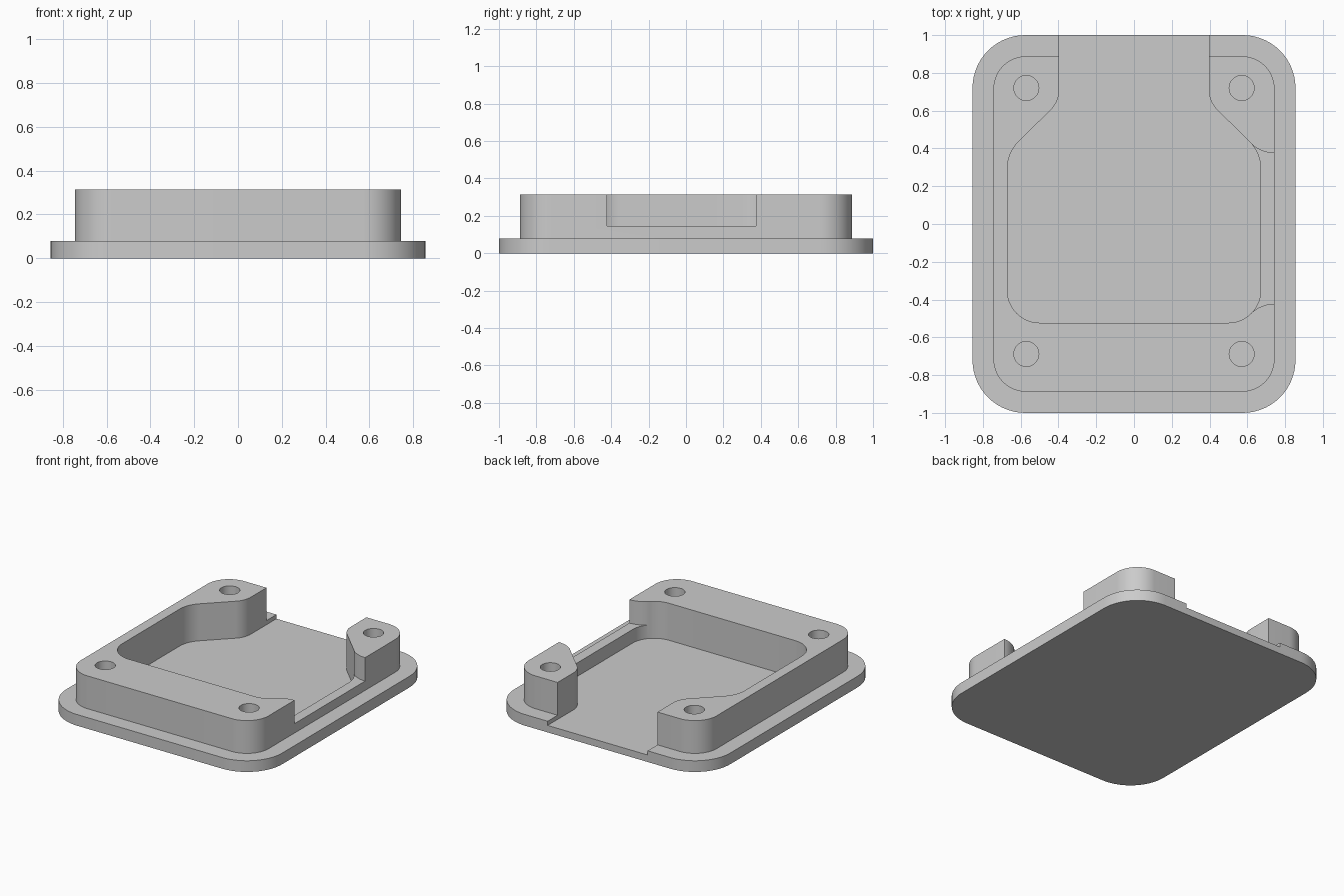
import bpy, bmesh, math
from mathutils import Vector

if "Cube" in bpy.data.objects:
    bpy.data.objects.remove(bpy.data.objects["Cube"])

grey = bpy.data.materials.new("plain grey")
grey.diffuse_color = (0.6, 0.6, 0.6, 1)
grey.use_nodes = True
grey.node_tree.nodes["Principled BSDF"].inputs["Base Color"].default_value = grey.diffuse_color


def rounded(corners, steps=14):
    """Closed outline from (x, y, radius) corners, each filleted."""
    out, n = [], len(corners)
    for i, (x, y, r) in enumerate(corners):
        p = Vector((x, y))
        if r == 0:
            out.append(p)
            continue
        a = (Vector(corners[i - 1][:2]) - p).normalized()
        b = (Vector(corners[(i + 1) % n][:2]) - p).normalized()
        half = a.angle(b) / 2
        centre = p + (a + b).normalized() * r / math.sin(half)
        start = p + a * r / math.tan(half) - centre
        end = p + b * r / math.tan(half) - centre
        sweep = math.atan2(start.x * end.y - start.y * end.x, start.dot(end))
        for k in range(steps + 1):
            t = sweep * k / steps
            c, s = math.cos(t), math.sin(t)
            out.append(centre + Vector((start.x * c - start.y * s, start.x * s + start.y * c)))
    return out


def extrude(name, outline, z0, z1):
    """Solid prism over an outline."""
    bm = bmesh.new()
    face = bm.faces.new([bm.verts.new((p[0], p[1], z0)) for p in outline])
    top = bmesh.ops.extrude_face_region(bm, geom=[face])["geom"]
    bmesh.ops.translate(bm, vec=(0, 0, z1 - z0),
                        verts=[v for v in top if isinstance(v, bmesh.types.BMVert)])
    bmesh.ops.recalc_face_normals(bm, faces=bm.faces)
    mesh = bpy.data.meshes.new(name)
    bm.to_mesh(mesh)
    bm.free()
    mesh.materials.append(grey)
    ob = bpy.data.objects.new(name, mesh)
    bpy.context.collection.objects.link(ob)
    return ob


def combine(target, tool, operation):
    """Apply a boolean and discard the tool."""
    mod = target.modifiers.new("boolean", "BOOLEAN")
    mod.operation, mod.object, mod.solver = operation, tool, "EXACT"
    bpy.context.view_layer.objects.active = target
    bpy.ops.object.modifier_apply(modifier=mod.name)
    bpy.data.objects.remove(tool)


def box(w, d, r):
    return rounded([(-w, -d, r), (w, -d, r), (w, d, r), (-w, d, r)])


def circle(x, y, r, n=40):
    return [(x + r * math.cos(math.tau * k / n), y + r * math.sin(math.tau * k / n)) for k in range(n)]


# Flanged base plate with the raised wall block
tray = extrude("tray", box(0.855, 1.0, 0.28), 0, 0.08)
combine(tray, extrude("wall", box(0.744, 0.888, 0.172), 0.04, 0.315), "UNION")

# Inner pocket, necking in and open through the back
side = [(0.67, -0.523, 0.17), (0.67, 0.378, 0.2), (0.396, 0.648, 0.15), (0.396, 1.2, 0)]
pocket = side + [(-x, y, r) for x, y, r in reversed(side)]
combine(tray, extrude("pocket", rounded(pocket), 0.05, 0.6), "DIFFERENCE")

# Side notch with ends flaring towards the pocket
R, X = 0.184, 0.746
arc = [math.radians(45 * k / 10) for k in range(11)]
upper = [(X - R * math.sin(a), 0.375 + R * (1 - math.cos(a))) for a in arc]
lower = [(X - R * math.sin(a), -0.422 - R * (1 - math.cos(a))) for a in arc]
notch = [(0.8, 0.375)] + upper + [(0.55, 0.40), (0.55, -0.45)] + lower[::-1] + [(0.8, -0.422)]
combine(tray, extrude("notch", notch, 0.147, 0.6), "DIFFERENCE")

# Four blind screw holes
for x in (-0.57, 0.57):
    for y in (-0.688, 0.72):
        combine(tray, extrude("hole", circle(x, y, 0.066), 0.08, 0.6), "DIFFERENCE")

bpy.ops.object.select_all(action="DESELECT")
tray.select_set(True)
bpy.context.view_layer.objects.active = tray
bpy.ops.object.shade_smooth_by_angle(angle=math.radians(30))
